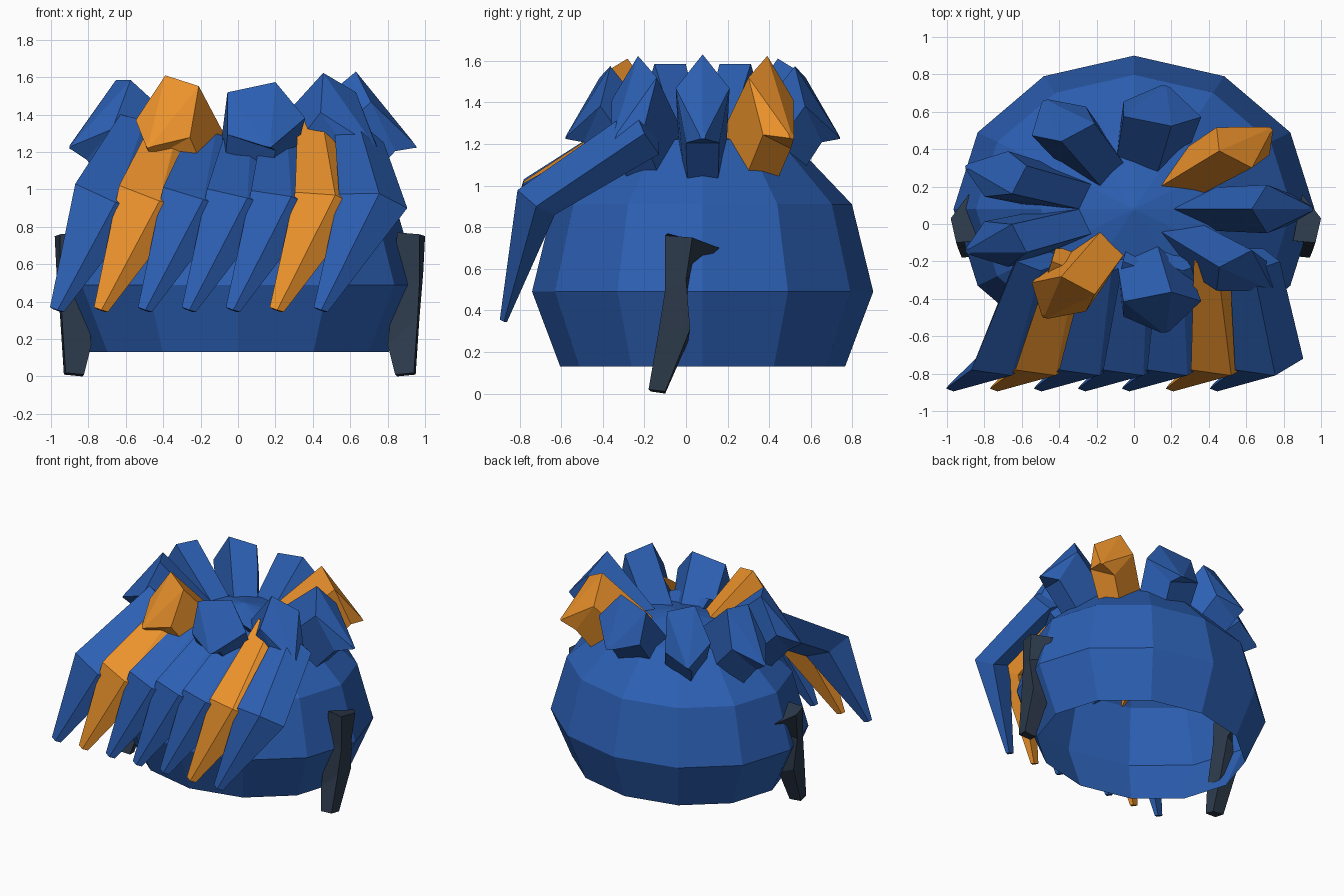
import bpy, bmesh
from math import sin, cos, tau, radians

if "Cube" in bpy.data.objects:
    bpy.data.objects.remove(bpy.data.objects["Cube"])


def material(name, rgb):
    m = bpy.data.materials.new(name)
    m.diffuse_color = (*rgb, 1)
    m.use_nodes = True
    m.node_tree.nodes["Principled BSDF"].inputs["Base Color"].default_value = m.diffuse_color
    return m


BLUE = material("blue", (0.025, 0.115, 0.45))
ORANGE = material("orange", (0.84, 0.29, 0.025))
DARK = material("dark", (0.026, 0.042, 0.07))


def loft(name, sections, mat, cap_start=True, cap_end=True):
    """Skin a list of equal-sized point loops; flat shaded."""
    bm = bmesh.new()
    rings = [[bm.verts.new(p) for p in s] for s in sections]
    n = len(rings[0])
    for a, b in zip(rings, rings[1:]):
        for i in range(n):
            j = (i + 1) % n
            bm.faces.new((a[i], a[j], b[j], b[i]))
    if cap_start:
        bm.faces.new(rings[0][::-1])
    if cap_end:
        c = bm.verts.new(sum((v.co for v in rings[-1]), rings[-1][0].co * 0) / n)
        for i in range(n):
            bm.faces.new((rings[-1][i], rings[-1][(i + 1) % n], c))
    bmesh.ops.recalc_face_normals(bm, faces=bm.faces)
    me = bpy.data.meshes.new(name)
    bm.to_mesh(me)
    bm.free()
    me.materials.append(mat)
    ob = bpy.data.objects.new(name, me)
    bpy.context.collection.objects.link(ob)
    return ob


# Cap: twelve-sided open dome
CY = 0.08
cap = []
for r, z in [(0.835, 0.13), (1, 0.49), (0.875, 0.91), (0.515, 1.22), (0.01, 1.33)]:
    cap.append([(0.965 * r * cos(tau * i / 12), CY + 0.82 * r * sin(tau * i / 12), z)
                for i in range(12)])
loft("cap", cap, BLUE, cap_start=False)

# Fringe: seven bent five-sided locks fanning across the front
TIP = [(-0.035, -0.88, 0.37), (0.005, -0.895, 0.355), (0.04, -0.875, 0.345),
       (0.02, -0.86, 0.345), (-0.02, -0.86, 0.36)]
for i in range(7):
    drop = 0.07 if i in (2, 3, 4) else 0      # middle locks sit lower at the root
    root = [(-0.10, -0.20, 1.40 - drop), (0.03, -0.25, 1.37 - drop),
            (0.17, -0.20, 1.25), (0.08, -0.13, 1.15), (-0.08, -0.13, 1.25)]
    bend = [(-0.185, -0.78, 1.03 - 0.009 * i), (0.03, -0.81, 0.93 + 0.008 * i),
            (0.18, -0.72, 0.90), (0.08, -0.63, 0.86), (-0.10, -0.66, 0.93)]
    loft(f"fringe_lock_{i + 1}",
         [[(x - 0.53 + 0.19 * i, y, z) for x, y, z in root],
          [(x - 0.685 + 0.235 * i, y, z) for x, y, z in bend],
          [(x - 0.97 + 0.235 * i, y, z) for x, y, z in TIP]],
         ORANGE if i in (1, 5) else BLUE)


# Crown: nine pentagonal spikes around an ellipse, rising then hooking down
ROLLS = [0, 14, 36 + 14, 36 - 12, 36, 36, 36 + 12, 36 - 14, -14]
for k, roll in enumerate(ROLLS):
    ang = radians(40 * k)
    wide, flat = (1.2, 0.82) if k in (2, 7) else (1, 1)
    secs = []
    # centre radius, centre height, section up-vector (r, z), half width
    for cr, cz, ur, uz, w in [(0.36, 1.02, -0.17, 0.24, 0.17),
                              (0.77, 1.395, -0.12, 0.235, 0.20),
                              (0.975, 1.24, -0.015, 0.02, 0.025)]:
        ring = []
        for i in range(5):
            a = radians(roll + 72 * i)
            u, s = flat * cos(a), wide * w * sin(a)
            r, z = cr + ur * u, cz + uz * u
            ring.append((0.97 * (r * cos(ang) - s * sin(ang)),
                         CY + 0.68 * (r * sin(ang) + s * cos(ang)), z))
        secs.append(ring)
    loft(f"crown_spike_{k + 1}", secs, ORANGE if k in (1, 6) else BLUE)

# Sideburns: dark tapered strips, mirrored left and right
for side, sx in (("right", 1), ("left", -0.98)):
    rings = [
        [(0.85, -0.09, 0.77), (0.97, -0.10, 0.76), (1.00, 0.03, 0.75), (0.90, 0.16, 0.70)],
        [(0.84, -0.09, 0.55), (0.97, -0.10, 0.50), (0.99, 0.00, 0.55), (0.88, 0.03, 0.58)],
        [(0.80, -0.11, 0.17), (0.96, -0.13, 0.31), (0.97, 0.02, 0.31), (0.83, 0.01, 0.25)],
        [(0.84, -0.17, 0.01), (0.94, -0.18, 0.02), (0.95, -0.10, 0.01), (0.85, -0.10, 0.0)]]
    loft(f"{side}_sideburn", [[(sx * x, y, z) for x, y, z in r] for r in rings], DARK)
